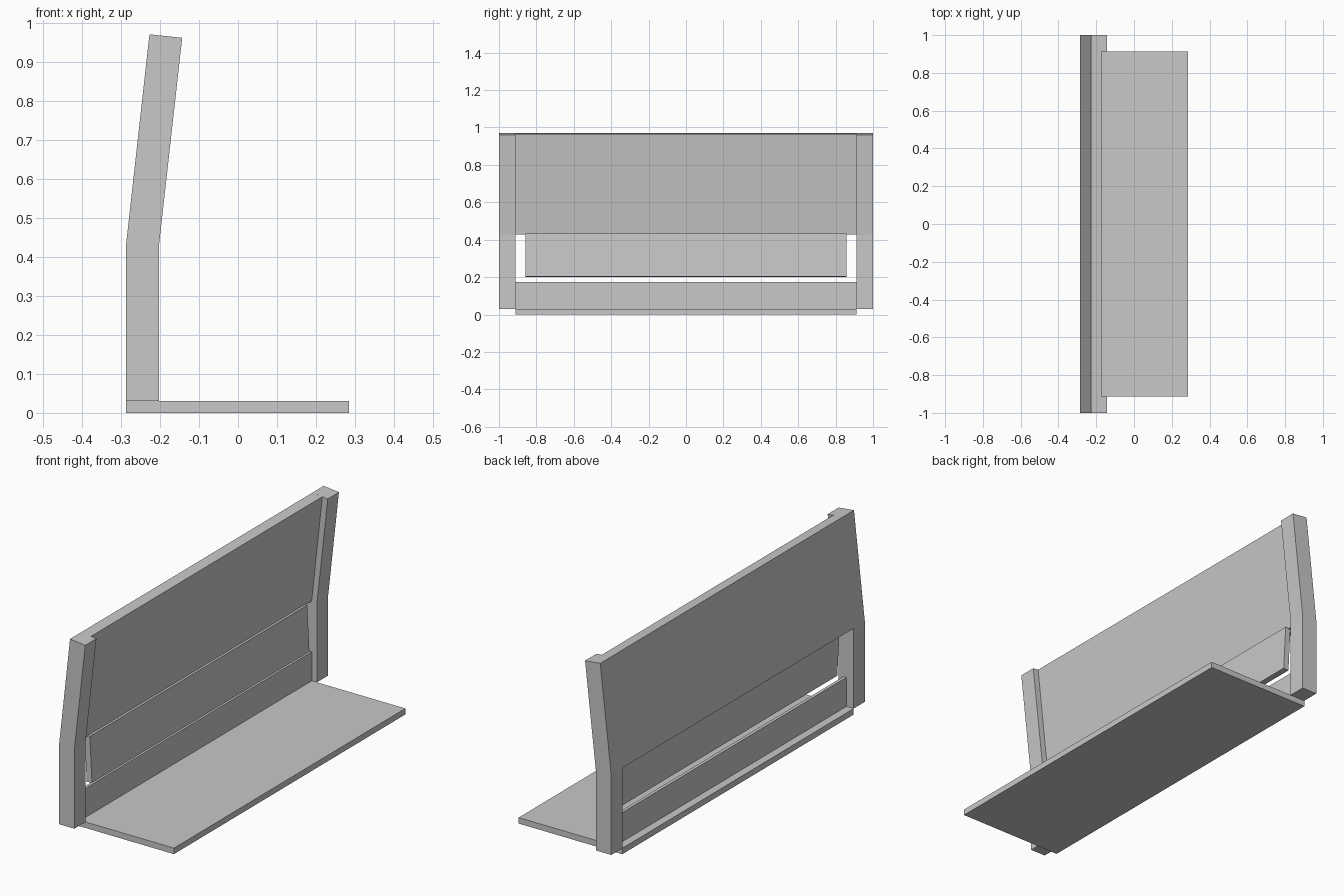
import bpy

if "Cube" in bpy.data.objects:
    bpy.data.objects.remove(bpy.data.objects["Cube"])

grey = bpy.data.materials.new("plain grey")
grey.diffuse_color = (0.58, 0.58, 0.58, 1)
grey.use_nodes = True
grey.node_tree.nodes["Principled BSDF"].inputs["Base Color"].default_value = grey.diffuse_color


def extrude_profile(name, profile, y0, y1):
    """Solid made by sweeping an x-z outline from y0 to y1."""
    n = len(profile)
    verts = [(x, y, z) for y in (y0, y1) for x, z in profile]
    faces = [tuple(range(n)), tuple(reversed(range(n, 2 * n)))]
    faces += [((i + 1) % n, i, n + i, n + (i + 1) % n) for i in range(n)]
    mesh = bpy.data.meshes.new(name)
    mesh.from_pydata(verts, [], faces)
    mesh.materials.append(grey)
    obj = bpy.data.objects.new(name, mesh)
    bpy.context.collection.objects.link(obj)
    return obj


# Flat base board
extrude_profile("base_board", [(-0.287, 0), (0.285, 0), (0.285, 0.03), (-0.287, 0.03)],
                -0.912, 0.912)

# Bent side posts
post = [(-0.287, 0.03), (-0.203, 0.03), (-0.203, 0.425),
        (-0.143, 0.961), (-0.227, 0.97), (-0.287, 0.43)]
extrude_profile("left_post", post, -1.0, -0.912)
extrude_profile("right_post", post, 0.912, 1.0)

# Leaning back panel, flush with the rear of the posts
extrude_profile("back_panel", [(-0.287, 0.43), (-0.232, 0.427), (-0.173, 0.964), (-0.227, 0.97)],
                -0.912, 0.912)

# Slightly tilted middle flap under the panel
extrude_profile("middle_flap", [(-0.235, 0.201), (-0.206, 0.203), (-0.218, 0.432), (-0.247, 0.43)],
                -0.857, 0.857)

# Low upright board on the base
extrude_profile("lower_board", [(-0.247, 0.03), (-0.231, 0.03), (-0.231, 0.175), (-0.247, 0.175)],
                -0.912, 0.912)
